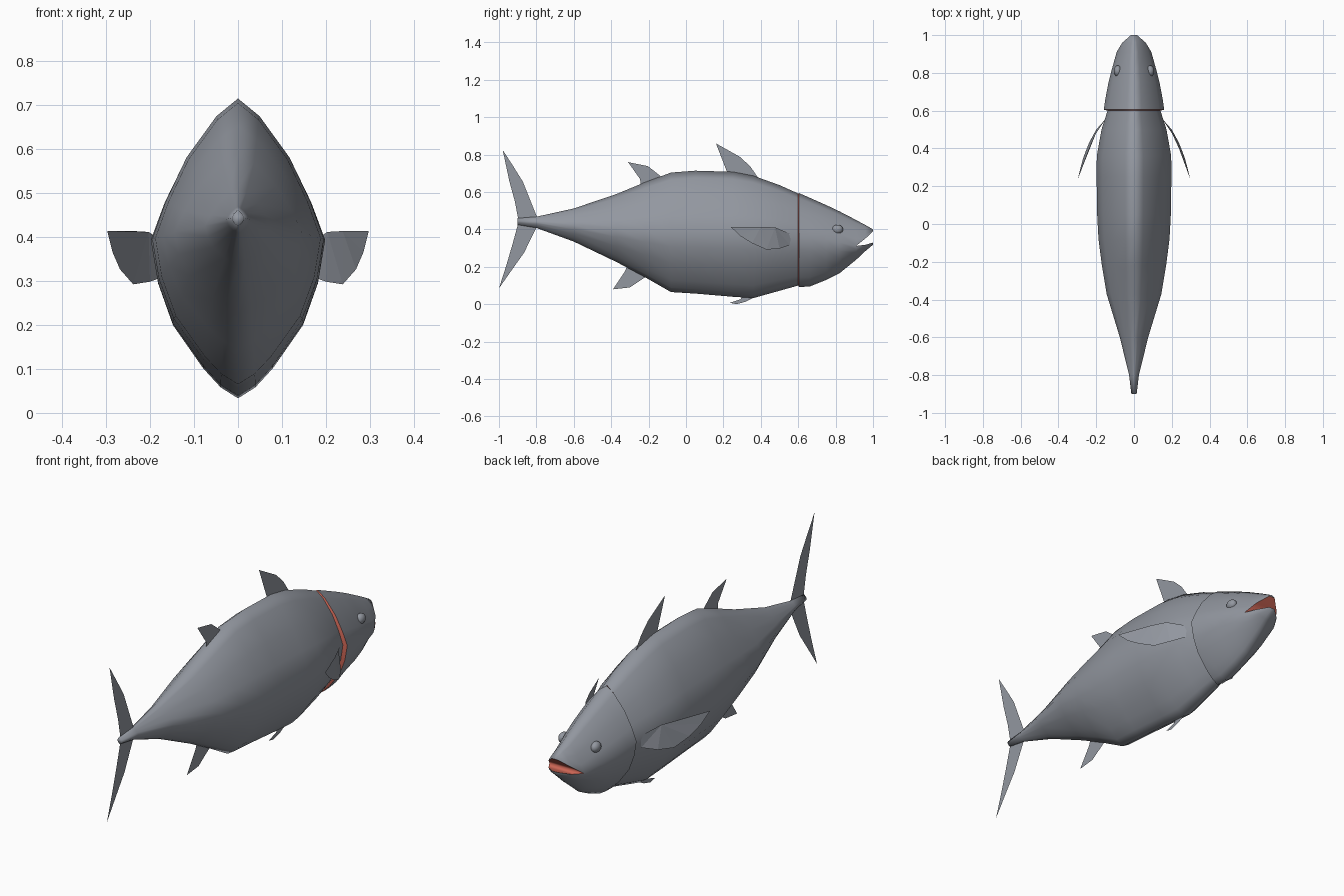
import bpy, bmesh

if "Cube" in bpy.data.objects:
    bpy.data.objects.remove(bpy.data.objects["Cube"])


def material(name, rgb):
    m = bpy.data.materials.new(name)
    m.diffuse_color = (*rgb, 1)
    m.use_nodes = True
    m.node_tree.nodes["Principled BSDF"].inputs["Base Color"].default_value = m.diffuse_color
    return m


GREY = material("fish grey", (0.29, 0.31, 0.35))
RED = material("mouth red", (0.60, 0.13, 0.09))


def add_object(name, bm, mats=(GREY,)):
    me = bpy.data.meshes.new(name)
    bm.to_mesh(me)
    bm.free()
    for m in mats:
        me.materials.append(m)
    ob = bpy.data.objects.new(name, me)
    bpy.context.collection.objects.link(ob)
    return ob


# Half cross-section as fractions of width and of height from the side line
UPPER = [(0, 1), (.25, .875), (.6, .58), (.84, .27), (1, 0)]
LOWER = [(1, 0), (.92, .27), (.75, .534), (.4, .81), (.2, .93), (0, 1)]

# Stations tail to snout: y, top, bottom, half width, upper lip z, lower lip z
STATIONS = [
    (-.90, .460, .425, .014, .443, .443),
    (-.80, .468, .408, .026, .440, .440),
    (-.60, .512, .335, .075, .425, .425),
    (-.37, .590, .225, .145, .410, .410),
    (-.22, .652, .145, .170, .402, .402),
    (-.08, .704, .065, .188, .397, .397),
    (.05, .714, .057, .195, .395, .395),
    (.25, .708, .040, .198, .393, .393),
    (.36, .687, .033, .197, .390, .390),
    (.50, .637, .072, .172, .380, .380),
    (.60, .592, .100, .140, .368, .368),   # body end under the gill
    (.605, .594, .093, .160, .368, .368),  # gill cover rim
    (.66, .570, .094, .152, .358, .358),
    (.75, .530, .130, .135, .343, .343),
    (.82, .497, .165, .117, .330, .330),
    (.91, .450, .238, .092, .312, .312),   # mouth corner
    (.96, .423, .285, .062, .352, .318),
    (1.0, .400, .318, .016, .390, .330),
]
GILL, MOUTH = 10, 15


def ring(bm, y, top, bottom, w, zu, zl):
    side = [(w * a, zu + (top - zu) * b) for a, b in UPPER]
    side += [(w * a, zl + (bottom - zl) * b) for a, b in LOWER]
    side += [(-x, z) for x, z in side[-2:0:-1]]
    return [bm.verts.new((x, y, z)) for x, z in side]


# Body and head: one loft, opening into two jaws at the mouth corner
bm = bmesh.new()
rings = [ring(bm, *s) for s in STATIONS]
n = len(rings[0])
UR, LR, LL, UL = 4, 5, 15, 16  # lip points, right and left
for i, (a, b) in enumerate(zip(rings, rings[1:])):
    for k in range(n):
        if i >= MOUTH and k in (UR, LL):
            continue
        j = (k + 1) % n
        bm.faces.new((a[k], a[j], b[j], b[k])).material_index = int(i == GILL)
    if i >= MOUTH:  # palate and mouth floor
        for p, q in ((UR, UL), (LR, LL)):
            bm.faces.new((a[p], a[q], b[q], b[p])).material_index = 1
bm.faces.new(rings[0])
tip = rings[-1]
bm.faces.new(tip[UL:] + tip[:UR + 1])
bm.faces.new(tip[LR:LL + 1])
bmesh.ops.remove_doubles(bm, verts=bm.verts, dist=0.0002)
bmesh.ops.recalc_face_normals(bm, faces=bm.faces)
for f in bm.faces:
    f.smooth = True
for e in bm.edges:  # crisp lips and gill rim
    if len({f.material_index for f in e.link_faces}) > 1:
        e.smooth = False
add_object("body", bm, (GREY, RED))


# Fins: thin single sheets
def fin(name, pts):
    bm = bmesh.new()
    f = bm.faces.new([bm.verts.new(p) for p in pts])
    bmesh.ops.triangulate(bm, faces=[f])
    return add_object(name, bm)


MIDLINE_FINS = {
    "tail_fin_upper": [(-.98, .825), (-.925, .74), (-.872, .655), (-.835, .56),
                       (-.79, .45), (-.895, .445), (-.915, .55), (-.945, .66)],
    "tail_fin_lower": [(-1.0, .085), (-.93, .185), (-.866, .275), (-.79, .43),
                       (-.895, .44), (-.925, .33), (-.96, .21)],
    "front_dorsal_fin": [(.16, .86), (.29, .787), (.345, .735), (.39, .67),
                         (.23, .68), (.228, .73), (.212, .787)],
    "rear_dorsal_fin": [(-.31, .76), (-.203, .738), (-.13, .68),
                        (-.24, .63), (-.246, .67), (-.265, .72)],
    "anal_fin": [(-.39, .08), (-.30, .09), (-.21, .15),
                 (-.31, .22), (-.326, .176), (-.348, .128)],
    "pelvic_fin": [(.235, .008), (.27, .0), (.32, .014), (.39, .05), (.31, .05), (.29, .026)],
}
for name, pts in MIDLINE_FINS.items():
    fin(name, [(0, y, z) for y, z in pts])

PECTORAL = [(.297, .24, .413), (.238, .40, .413), (.203, .476, .411), (.150, .56, .375),
            (.150, .556, .316), (.200, .50, .298), (.238, .43, .292), (.268, .353, .326),
            (.285, .29, .365)]
for side, s in (("right", 1), ("left", -1)):
    fin("pectoral_fin_" + side, [(s * x, y, z) for x, y, z in PECTORAL])

    # Eyes: low bumps on the cheeks
    bm = bmesh.new()
    bmesh.ops.create_uvsphere(bm, u_segments=12, v_segments=8, radius=1)
    for v in bm.verts:
        v.co = (s * .086 + v.co.x * .021, .81 + v.co.y * .03, .40 + v.co.z * .025)
    for f in bm.faces:
        f.smooth = True
    add_object("eye_" + side, bm)
